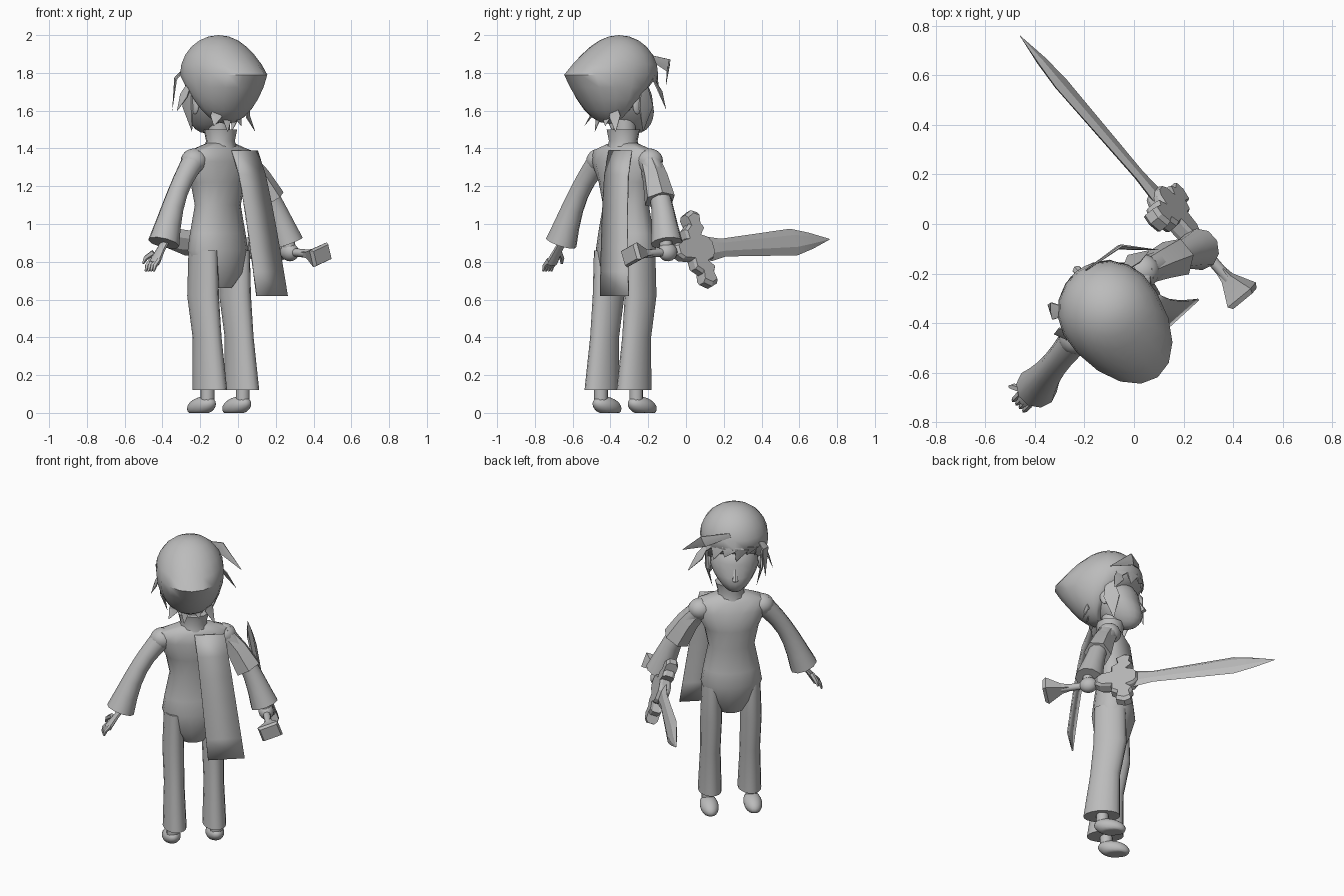
import bpy, bmesh, math
from mathutils import Matrix, Vector

cube = bpy.data.objects.get("Cube")
if cube:
    bpy.data.objects.remove(cube)

grey = bpy.data.materials.new("plain grey")
grey.use_nodes = True
grey.diffuse_color = (.5, .5, .5, 1)
grey.node_tree.nodes["Principled BSDF"].inputs["Base Color"].default_value = grey.diffuse_color

# Figure frame: +y is its facing direction, turned in the world
BODY = Matrix.Translation((-.1, -.325, 0)) @ Matrix.Rotation(math.radians(45), 4, 'Z')
HEAD = BODY @ Matrix.Translation((-.02, 0, 0)) @ Matrix.Rotation(math.radians(-8), 4, 'Z')

# Sword frame: x along the blade, y across its width, z through its thickness
along = Vector((-.65, .76, .06)).normalized()
thick = along.cross(Vector((-.27, -.24, 1))).normalized()
SWORD = Matrix((along, thick.cross(along), thick)).transposed().to_4x4()
SWORD.translation = (.13, .07, .865)


def finish(name, bm, matrix, angle):
    """Turn a bmesh into a shaded object standing in the given frame."""
    bmesh.ops.recalc_face_normals(bm, faces=bm.faces)
    mesh = bpy.data.meshes.new(name)
    bm.to_mesh(mesh)
    bm.free()
    mesh.materials.append(grey)
    obj = bpy.data.objects.new(name, mesh)
    bpy.context.collection.objects.link(obj)
    obj.matrix_world = matrix
    bpy.ops.object.select_all(action='DESELECT')
    obj.select_set(True)
    bpy.context.view_layer.objects.active = obj
    bpy.ops.object.shade_smooth_by_angle(angle=math.radians(angle))
    return obj


def skin(name, rings, matrix=BODY, angle=50):
    """Join equal rings of points into a closed skin."""
    bm = bmesh.new()
    loops = [[bm.verts.new(point) for point in ring] for ring in rings]
    for lower, upper in zip(loops, loops[1:]):
        for i in range(len(lower)):
            bm.faces.new((lower[i - 1], lower[i], upper[i], upper[i - 1]))
    bm.faces.new(loops[0][::-1])
    bm.faces.new(loops[-1])
    return finish(name, bm, matrix, angle)


def ellipse(centre, u, v, sides):
    angles = [math.tau * (i + .5) / sides for i in range(sides)]
    return [Vector(centre) + u * math.cos(a) + v * math.sin(a) for a in angles]


def stack(name, levels, x=0, sides=16):
    """Loft level ellipses given as (height, centre y, half width, half depth)."""
    skin(name, [ellipse((x, y, z), Vector((width, 0, 0)), Vector((0, depth, 0)), sides)
                for z, y, width, depth in levels])


def tube(name, path, radii, out=(0, 1, 0), flat=1, sides=10, matrix=BODY, angle=50):
    """Loft along a path; flat squashes the section in the out direction."""
    points = [Vector(p) for p in path]
    rings = []
    for i, (point, radius) in enumerate(zip(points, radii)):
        tangent = (points[min(i + 1, len(points) - 1)] - points[max(i - 1, 0)]).normalized()
        v = Vector(out)
        v = (v - tangent * v.dot(tangent)).normalized()
        rings.append(ellipse(point, tangent.cross(v) * radius, v * radius * flat, sides))
    skin(name, rings, matrix, angle)


def ball(name, shape, matrix=BODY):
    """Move each point of a unit sphere by a shaping rule."""
    bm = bmesh.new()
    bmesh.ops.create_uvsphere(bm, u_segments=18, v_segments=12, radius=1)
    for vert in bm.verts:
        vert.co = shape(*vert.co)
    finish(name, bm, matrix, 50)


# Torso, neck and collar
stack("torso", [(.66, 0, .07, .06), (.74, 0, .15, .105), (.86, .01, .185, .13), (.95, .01, .17, .12),
                (1.1, .01, .14, .1), (1.22, .01, .165, .12), (1.33, 0, .22, .115),
                (1.39, -.01, .21, .09), (1.43, -.01, .08, .06)])
stack("neck", [(1.4, 0, .06, .06), (1.6, 0, .06, .06)])
stack("collar", [(1.4, -.01, .09, .085), (1.44, -.01, .08, .075), (1.5, -.01, .095, .085)], sides=10)

# Legs and feet
for side, x in (("left", -.12), ("right", .12)):
    stack(side + "_trouser_leg", [(.12, -.05, .07, .11), (.4, -.03, .06, .09),
                                  (.62, 0, .064, .1), (.86, 0, .055, .095)], x)
    ball(side + "_shoe", lambda a, b, c: (x * 1.1 + a * .055, b * .095, max(0, .035 + c * .05 - b * .015)))
    tube(side + "_ankle", [(x * 1.1, -.045, .03), (x * 1.1, -.045, .2)], [.037, .037])


# Sleeves bowed upward, narrow at the elbow and flaring to the cuff
def arm_point(side, reach, drift, t):
    line = Vector((side * .18, 0, 1.345)).lerp(Vector((side * reach, drift, .9)), t)
    return line + Vector((side * .015, 0, .04)) * math.sin(math.pi * t)


steps = [i / 6 for i in range(7)]
for name, side, reach, drift in (("left_sleeve", -1, .445, -.03), ("right_sleeve", 1, .415, -.1)):
    tube(name, [arm_point(side, reach, drift, t) for t in steps],
         [.065 - .013 * math.sin(math.pi * t) + .02 * t ** 3 for t in steps])
    ball(name.replace("sleeve", "shoulder"),
         lambda a, b, c: (side * .185 + a * .075, b * .07, 1.335 + c * .065))
tube("right_oversleeve", [arm_point(1, .4, -.1, t) for t in (.1, .3, .58)],
     [.06, .07, .085], sides=6, angle=30)

# Open left hand with fingers and thumb
tube("left_hand", [(-.44, -.03, .9), (-.47, -.03, .86), (-.52, -.03, .79)],
     [.028, .03, .04], out=(1, 0, .6), flat=.5, sides=8)
for i in range(4):
    y = -.06 + .02 * i
    tube("left_finger", [(-.51, y, .81), (-.54, y, .78), (-.55, y, .75)], [.013, .012, .006], sides=5)
tube("left_thumb", [(-.49, 0, .85), (-.51, .04, .82), (-.52, .05, .79)], [.016, .014, .006],
     out=(1, 0, 0), sides=5)

# Right hand closed round the grip
tube("right_wrist", [(.41, -.1, .94), (.42, -.11, .86)], [.034, .034])
ball("right_fist", lambda a, b, c: Vector((a * .055 - .22, b * .05, c * .045)), SWORD)

# Hanging scarf
bm = bmesh.new()
pairs = []
for t in steps:
    z, y, left = 1.39 - .77 * t, -.11 - .125 * t ** .6, -.01 + .06 * t
    pairs.append([bm.verts.new((left, y, z)), bm.verts.new((left + .18 + .04 * t, y - .01, z))])
for (a, b), (c, d) in zip(pairs, pairs[1:]):
    bm.faces.new((a, b, d, c))
scarf = finish("scarf_tail", bm, BODY, 30)
scarf.modifiers.new("Thickness", 'SOLIDIFY').thickness = .008

# Face narrowing and pushing forward to the chin, nose and ears
ball("face", lambda a, b, c: (a * .145 * (1 + .3 * min(c, 0)), .02 + b * .15 + .07 * max(0, -c), 1.64 + c * .16), HEAD)
tube("nose", [(0, .16, 1.65), (0, .19, 1.59), (0, .16, 1.57)], [.01, .02, .006], sides=6, matrix=HEAD)
for side in (-1, 1):
    ball("ear", lambda a, b, c: (side * .15 + a * .015, b * .03 - .01, 1.63 + c * .05), HEAD)


# Hair swept out to a broad point at the back, cut away below the brow in front
def hair_shape(a, b, c):
    if b < 0:
        depth = .2 + .13 * (1 - abs(c)) ** 1.5
    else:
        depth = .21 * (1 + min(c, 0))
    return a * .205, b * depth - .02 + .06 * min(c, 0), 1.79 + c * (.21 if c > 0 else .26)


ball("hair", hair_shape, HEAD)


def lock(name, base, mid, tip, width):
    tube(name, [base, mid, tip], [width * .4, width, .002], out=(base[0], base[1], 0),
         flat=.2, sides=6, matrix=HEAD, angle=30)


# Fringe, nape and side locks
for i in range(6):
    turn = math.radians(24 * i - 60)
    s, c = math.sin(turn), math.cos(turn)
    lock("fringe_lock", (.16 * s, .16 * c, 1.85), (.18 * s, .18 * c, 1.79),
         (.17 * s + .03, .18 * c, 1.71 + .03 * (i % 2)), .05)
for i in range(4):
    x = .07 * i - .1
    lock("nape_lock", (x, -.14, 1.64), (x, -.13, 1.57), (x * 1.3, -.15, 1.52 - .03 * (i % 2)), .035)
for x in (-.165, .165):
    lock("side_lock", (x, .02, 1.75), (x, .035, 1.62), (x * .8, .04, 1.49), .055)
lock("right_flick", (.03, .17, 1.88), (.19, .165, 1.84), (.31, .06, 1.74), .04)
lock("right_lower_flick", (.16, .08, 1.78), (.21, .09, 1.71), (.28, .08, 1.61), .035)
lock("left_flick", (-.13, .08, 1.84), (-.18, .12, 1.77), (-.18, .15, 1.6), .04)
lock("left_back_flick", (-.17, 0, 1.76), (-.2, .02, 1.68), (-.23, .04, 1.6), .035)

# Sword blade with a flat centre and bevelled edges
blade = []
for s, width in ((0, .04), (.06, .07), (.17, .05), (.66, .075), (.78, .045), (.91, .002)):
    rim, t = width * .45, min(.018, width * .3)
    blade.append([(s, width, 0), (s, rim, t), (s, -rim, t), (s, -width, 0), (s, -rim, -t), (s, rim, -t)])
skin("sword_blade", blade, SWORD, 15)

# Winged guard, stepped outline mirrored across the blade
half = [(-.18, .025), (-.15, .05), (-.08, .06), (-.08, .11), (-.04, .14), (-.05, .19), (0, .215),
        (.04, .2), (.03, .15), (.05, .12), (.01, .08), (.06, .06), (.08, .03)]
outline = half + [(s, -width) for s, width in reversed(half)]
skin("sword_guard", [[(s * k, width * k, z) for s, width in outline]
                     for k, z in ((.9, -.036), (1, -.02), (1, .02), (.9, .036))], SWORD, 15)

# Grip and flared pommel
tube("sword_grip", [(-.4, 0, 0), (-.08, 0, 0)], [.022, .022], sides=8, matrix=SWORD)
tube("sword_pommel", [(s, 0, 0) for s in (-.34, -.38, -.47, -.49)],
     [.026, .034, .09, .075], flat=.75, sides=4, matrix=SWORD, angle=15)
